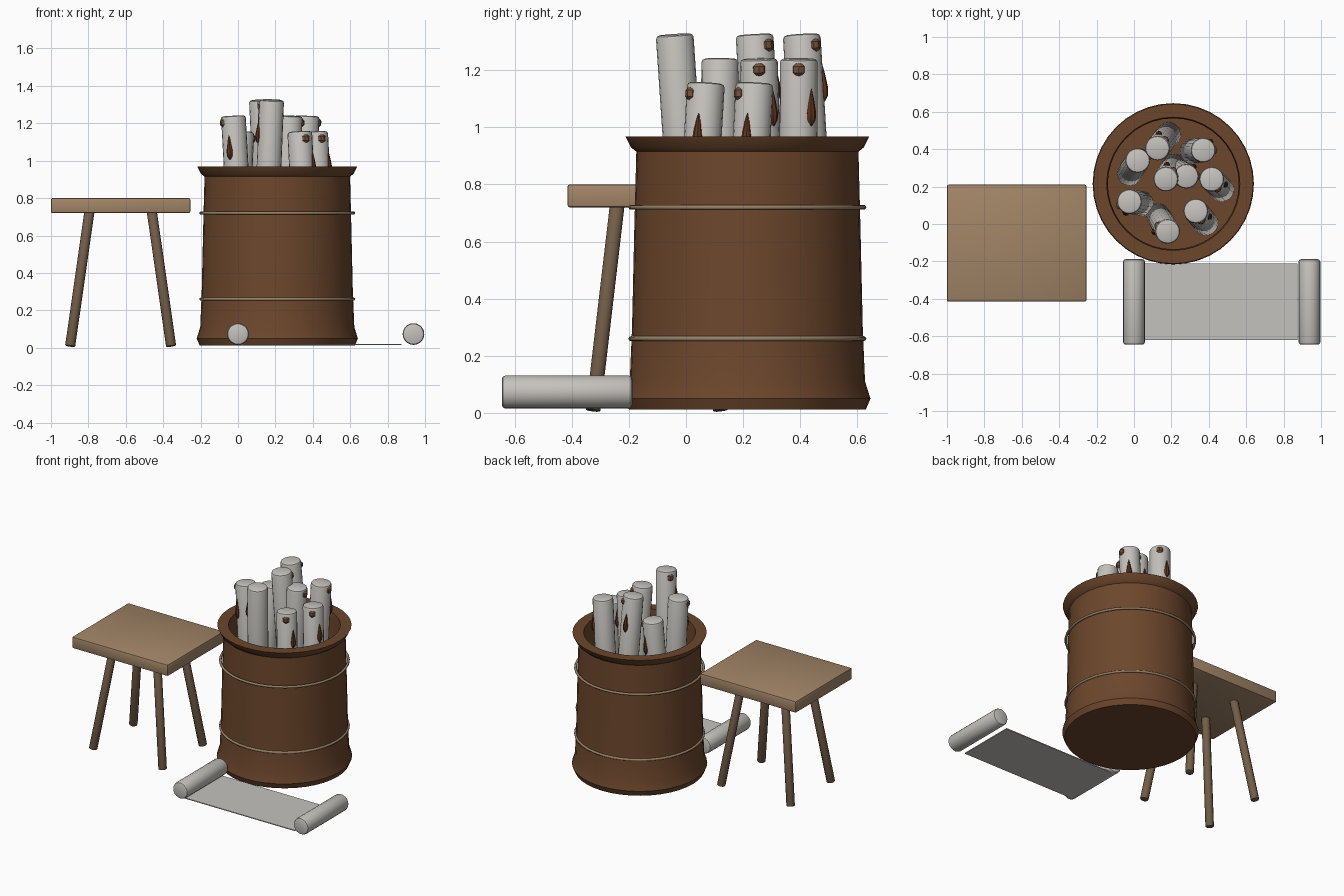
import bpy, bmesh, math
from mathutils import Vector

cube = bpy.data.objects.get("Cube")
if cube:
    bpy.data.objects.remove(cube, do_unlink=True)


def material(name, rgb):
    m = bpy.data.materials.new(name)
    m.use_nodes = True
    m.diffuse_color = (*rgb, 1)
    m.node_tree.nodes["Principled BSDF"].inputs["Base Color"].default_value = (*rgb, 1)
    return m


BARREL = material("barrel brown", (0.15, 0.062, 0.025))
TAN = material("tan wood", (0.36, 0.235, 0.135))
LEG = material("leg wood", (0.17, 0.11, 0.065))
PAPER = material("pale paper", (0.56, 0.54, 0.51))
DRIP = material("dark rust drip", (0.12, 0.036, 0.011))
WAX = material("brown wax spot", (0.17, 0.085, 0.043))
ROPE = material("rope", (0.32, 0.22, 0.13))


def finish(bm, name, mat, smooth=True):
    bmesh.ops.recalc_face_normals(bm, faces=bm.faces)
    me = bpy.data.meshes.new(name)
    bm.to_mesh(me)
    bm.free()
    me.materials.append(mat)
    ob = bpy.data.objects.new(name, me)
    bpy.context.collection.objects.link(ob)
    if smooth:
        bpy.ops.object.select_all(action='DESELECT')
        ob.select_set(True)
        bpy.context.view_layer.objects.active = ob
        bpy.ops.object.shade_smooth_by_angle(angle=math.radians(35))
    return ob


def lathe(name, profile, mat, sides, base=(0, 0, 0), axis=(0, 0, 1), smooth=True):
    """Turn (radius, height) points around an axis; both ends close."""
    bm = bmesh.new()
    rot = Vector((0, 0, 1)).rotation_difference(Vector(axis).normalized())
    rings = []
    for r, h in profile:
        rings.append([bm.verts.new(rot @ Vector((r * math.cos(a), r * math.sin(a), h)) + Vector(base))
                      for a in (math.tau * i / sides for i in range(sides))])
    for a, b in zip(rings, rings[1:]):
        for i in range(sides):
            j = (i + 1) % sides
            bm.faces.new((a[i], a[j], b[j], b[i]))
    bm.faces.new(rings[0])
    bm.faces.new(rings[-1])
    return finish(bm, name, mat, smooth)


def rod(name, start, end, r, mat, sides=20, bevel=0.012):
    """Cylinder between two points with softened ends."""
    d = Vector(end) - Vector(start)
    n = d.length
    k = bevel * 0.3
    prof = [(r - bevel, 0), (r - k, k), (r, bevel), (r, n - bevel), (r - k, n - k), (r - bevel, n)]
    return lathe(name, prof, mat, sides, start, d)


def box(name, lo, hi, mat, bevel=0):
    bm = bmesh.new()
    bmesh.ops.create_cube(bm, size=1)
    for v in bm.verts:
        v.co = [(a + b) / 2 + c * (b - a) for a, b, c in zip(lo, hi, v.co)]
    if bevel:
        bmesh.ops.bevel(bm, geom=bm.edges[:], offset=bevel, segments=2, affect='EDGES', profile=0.5)
    return finish(bm, name, mat, smooth=bool(bevel))


# Barrel: flared foot, tapering wall, thick rim and hollow inside
CX, CY = 0.21, 0.215
lathe("barrel", [(0.415, 0.012), (0.431, 0.05), (0.412, 0.11), (0.404, 0.3), (0.396, 0.65),
                 (0.389, 0.915), (0.408, 0.93), (0.427, 0.968), (0.356, 0.968),
                 (0.35, 0.9), (0.35, 0.05)], BARREL, 40, (CX, CY, 0))

# Rope hoops
for label, z in (("lower", 0.26), ("upper", 0.72)):
    bpy.ops.mesh.primitive_torus_add(major_segments=40, minor_segments=8, major_radius=0.408,
                                     minor_radius=0.0085, location=(CX, CY, z))
    hoop = bpy.context.object
    hoop.name = label + "_rope_hoop"
    hoop.data.materials.append(ROPE)
    bpy.ops.object.shade_smooth_by_angle(angle=math.radians(60))

# Stool
SX, SY = -0.6275, -0.1025
box("stool_seat", (-1, -0.415, 0.72), (-0.255, 0.21, 0.8), TAN, 0.008)
for sx, side in ((-1, "right"), (1, "left")):
    for sy, end in ((-1, "front"), (1, "back")):
        rod(f"stool_leg_{end}_{side}", (SX + sx * 0.27, SY + sy * 0.223, 0.008),
            (SX + sx * 0.165, SY + sy * 0.137, 0.74), 0.027, LEG, 10, 0.004)

# Rolled papers standing in the barrel: top x, y, z, foot x, y, stain angle
ROLLS = [
    (0.02, 0.34, 1.155, -0.025, 0.27, 20),
    (0.125, 0.405, 1.325, 0.185, 0.48, 48),
    (0.37, 0.395, 1.24, 0.31, 0.39, 0),
    (0.17, 0.24, 1.325, 0.215, 0.31, 48),
    (0.28, 0.255, 1.24, 0.22, 0.29, 0),
    (0.415, 0.24, 1.155, 0.47, 0.185, -60),
    (0.33, 0.07, 1.155, 0.385, 0.005, -60),
    (0.18, -0.04, 1.325, 0.13, 0.045, 150),
    (-0.025, 0.12, 1.24, 0.04, 0.11, 200),
]
for i, (x, y, z, fx, fy, angle) in enumerate(ROLLS, 1):
    top, foot = Vector((x, y, z)), Vector((fx, fy, 0.06))
    up = (top - foot).normalized()
    rod(f"paper_roll_{i}", foot, top, 0.066, PAPER, 20, 0.013)

    def on_side(deg, drop, radius):
        a = math.radians(deg)
        return top - up * drop + Vector((math.cos(a), math.sin(a), 0)) * radius

    # Wax spot near the top and a drip below it, both half sunk in the paper
    lathe(f"wax_spot_{i}", [(0.013, -0.024), (0.025, -0.011), (0.025, 0.011), (0.013, 0.024)],
          WAX, 8, on_side(angle, 0.037, 0.052), up)
    lathe(f"rust_drip_{i}", [(0.004, -0.235), (0.016, -0.215), (0.018, -0.19), (0.009, -0.135), (0.001, -0.1)],
          DRIP, 8, on_side(angle + 43, 0, 0.064), up)

# Open scroll on the ground
for label, x in (("right", 0), ("left", 0.938)):
    rod(f"scroll_roll_{label}", (x, -0.645, 0.073), (x, -0.188, 0.073), 0.058, PAPER, 20, 0.013)
box("scroll_sheet", (0, -0.62, 0.015), (0.875, -0.21, 0.021), PAPER)
